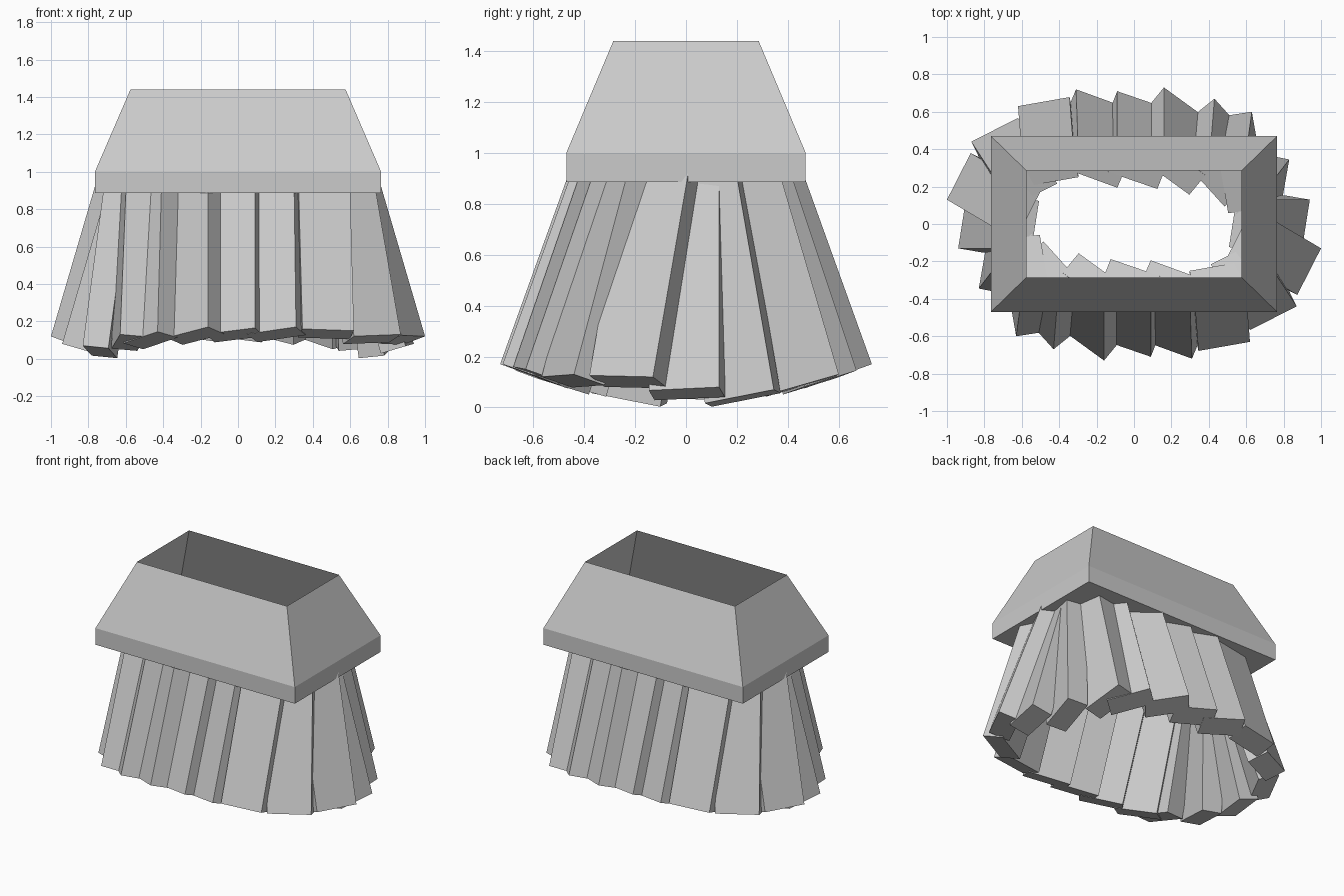
import bpy, bmesh, math
from mathutils import Vector

cube = bpy.data.objects.get("Cube")
if cube:
    bpy.data.objects.remove(cube)

grey = bpy.data.materials.new("plain grey")
grey.use_nodes = True
GREY = (0.6, 0.6, 0.6, 1)
grey.diffuse_color = GREY
grey.node_tree.nodes["Principled BSDF"].inputs["Base Color"].default_value = GREY


def add_object(name, bm, fix_normals=True):
    if fix_normals:
        bmesh.ops.recalc_face_normals(bm, faces=bm.faces)
    mesh = bpy.data.meshes.new(name)
    bm.to_mesh(mesh)
    bm.free()
    mesh.materials.append(grey)
    obj = bpy.data.objects.new(name, mesh)
    bpy.context.collection.objects.link(obj)


# Waistband: open tapered collar, straight lower band and a flat underside rim
bm = bmesh.new()
rings = []
for hx, hy, z in [(0.57, 0.28, 0.885), (0.765, 0.47, 0.885),
                  (0.765, 0.47, 1.0), (0.575, 0.285, 1.44)]:
    rings.append([bm.verts.new((sx * hx, sy * hy, z))
                  for sx, sy in ((-1, -1), (1, -1), (1, 1), (-1, 1))])
for low, high in zip(rings, rings[1:]):
    for i in range(4):
        j = (i + 1) % 4
        bm.faces.new((low[i], low[j], high[j], high[i]))
add_object("waistband", bm, False)

WIDTH, THICK, LENGTH = 0.28, 0.14, 0.91


def slat(name, corner, yaw, lean, turn):
    """Box hung from the band; corner is its outer bottom corner."""
    up = Vector((lean[0], lean[1], 0.75)).normalized()
    out = Vector((math.cos(math.radians(yaw)), math.sin(math.radians(yaw)), 0))
    out = (out - up * out.dot(up)).normalized()
    side = up.cross(out)
    bm = bmesh.new()
    bmesh.ops.create_cube(bm, size=1)
    for v in bm.verts:
        a, b, c = v.co + Vector((0.5, 0.5, 0.5))
        p = Vector(corner) - out * THICK * a - side * WIDTH * b + up * LENGTH * c
        v.co = Vector((p.x * turn, p.y * turn, p.z))
    add_object(name, bm)


# Half of the skirt: corner, facing angle, lean towards the waist
slats = [
    ((0.94, 0.13, 0.08), -9, (-0.22, 0.0)),
    ((1.0, -0.13, 0.12), -27, (-0.22, 0.13)),
    ((0.87, -0.44, 0.13), -63, (-0.13, 0.2)),
    ((0.62, -0.63, 0.15), -80, (-0.02, 0.26)),
    ((0.31, -0.72, 0.17), -110, (-0.01, 0.27)),
    ((0.09, -0.71, 0.165), -109, (0.0, 0.27)),
    ((-0.16, -0.73, 0.17), -126, (0.0, 0.27)),
    ((-0.43, -0.67, 0.145), -138, (0.02, 0.25)),
    ((-0.63, -0.60, 0.13), -170, (0.03, 0.22)),
    ((-0.83, -0.345, 0.07), 170, (0.1, 0.13)),
]

# The second half is the first turned half way round
for turn, half in ((1, "front"), (-1, "back")):
    for n, (corner, yaw, lean) in enumerate(slats, 1):
        slat(f"{half}_slat_{n}", corner, yaw, lean, turn)
